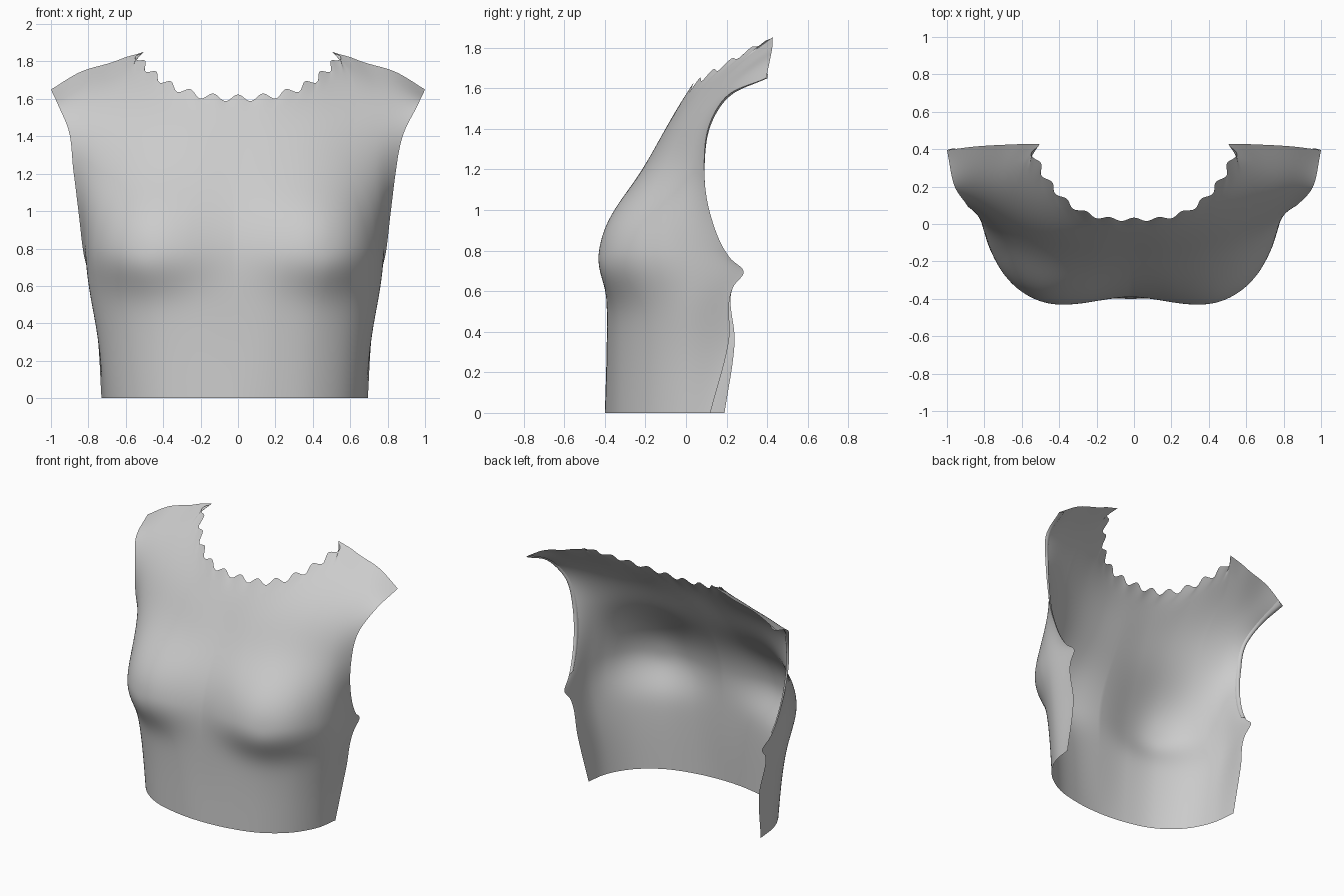
import bpy, math
from mathutils import Vector

if "Cube" in bpy.data.objects:
    bpy.data.objects.remove(bpy.data.objects["Cube"])

HALF, ROWS = 125, 110      # columns per half, rows
NECK = 0.68                # share of the top edge taken by the neckline


def spline(pts, params):
    """Chord-length Hermite curve through pts, sampled at params in 0..1."""
    k = [0.0]
    for a, b in zip(pts, pts[1:]):
        k.append(k[-1] + max((b - a).length, 1e-6))
    n = len(pts)
    d = [(pts[i + 1] - pts[i]) / (k[i + 1] - k[i]) for i in range(n - 1)]
    m = [d[0]]
    for i in range(1, n - 1):
        h0, h1 = k[i] - k[i - 1], k[i + 1] - k[i]
        m.append((d[i - 1] * h1 + d[i] * h0) / (h0 + h1))
    m.append(d[-1])
    out = []
    for u in params:
        x = min(max(u, 0), 1) * k[-1]
        i = 0
        while i < n - 2 and x > k[i + 1]:
            i += 1
        h = k[i + 1] - k[i]
        f = (x - k[i]) / h
        out.append(pts[i] * (1 + 2 * f) * (1 - f) ** 2 + m[i] * h * f * (1 - f) ** 2
                   + pts[i + 1] * f * f * (3 - 2 * f) + m[i + 1] * h * f * f * (f - 1))
    return out


def mirrored(pts):
    pts = [Vector(p) for p in pts]
    return [Vector((-p.x, p.y, p.z)) for p in pts[:0:-1]] + pts


def smooth(a, b, x):
    f = min(max((x - a) / (b - a), 0), 1)
    return f * f * (3 - 2 * f)


def level(z, edge, *xy):
    return [(x, y, z) for x, y in xy] + [edge]


# half cross-sections without the bust, centre front to side seam / armhole
sections = [
    level(0.00, (.712, .155, 0), (0, -.40), (.22, -.38), (.42, -.32), (.59, -.19), (.685, -.02)),
    level(0.35, (.735, .225, .35), (0, -.39), (.23, -.378), (.44, -.32), (.62, -.19), (.72, -.02)),
    level(0.60, (.78, .235, .625), (0, -.39), (.25, -.38), (.47, -.325), (.67, -.18), (.77, 0)),
    level(0.70, (.79, .285, .695), (0, -.39), (.26, -.38), (.49, -.32), (.69, -.18), (.78, .01)),
    level(0.79, (.805, .22, .76), (0, -.385), (.26, -.37), (.49, -.315), (.69, -.18), (.785, .0)),
    level(1.00, (.835, .115, 1.0), (0, -.325), (.25, -.32), (.46, -.27), (.65, -.17), (.77, -.04)),
    level(1.20, (.86, .09, 1.2), (0, -.21), (.22, -.205), (.42, -.17), (.61, -.10), (.76, -.01)),
    [(0, -.10, 1.40), (.20, -.095, 1.41), (.40, -.06, 1.43), (.58, 0, 1.45), (.75, .06, 1.44), (.895, .115, 1.42)],
    [(0, -.03, 1.53), (.19, -.015, 1.54), (.42, .06, 1.585), (.60, .17, 1.645), (.78, .21, 1.63), (.958, .20, 1.56)],
]
neckline = [(0, .025, 1.605), (.2, .04, 1.62), (.32, .09, 1.655), (.42, .18, 1.71),
            (.495, .29, 1.775), (.53, .37, 1.82), (.525, .43, 1.855)]
shoulder = [(.525, .43, 1.855), (.66, .425, 1.80), (.84, .415, 1.745), (1.0, .395, 1.65)]

ss = [i / HALF for i in range(-HALF, HALF + 1)]
lofts = [spline(mirrored(r), [(s + 1) / 2 for s in ss]) for r in sections]

# top edge: neckline in the middle, a shoulder seam on each side
top = []
neck_pts, seam_pts = mirrored(neckline), [Vector(p) for p in shoulder]
for s in ss:
    if abs(s) <= NECK + 1e-6:
        p = spline(neck_pts, [(s / NECK + 1) / 2])[0]
    else:
        p = spline(seam_pts, [(abs(s) - NECK) / (1 - NECK)])[0]
        p.x = math.copysign(p.x, s)
    top.append(p)
lofts.append(top)


def scallop(i):
    """Offset of the top edge into the neck opening, seen in the front plane."""
    lim = int(NECK * HALF) - 1
    c = min(max(i, HALF - lim), HALF + lim)
    d = top[c + 1] - top[c - 1]
    d = Vector((-d.z, .5 * d.x, d.x)).normalized()
    s = abs(ss[i])
    if s <= NECK + 1e-6:
        return d * .02 * math.cos(12 * math.pi * s / NECK)
    return d * .02 * (1 - smooth(NECK, NECK + .06, s))


# loft the columns, relax them, then add bust, scallops and slight asymmetry
ts = [j / ROWS for j in range(ROWS + 1)]
cols = []
for i, s in enumerate(ss):
    col = spline([r[i] for r in lofts], ts)
    w = .5 * (1 - abs(s) ** 6)
    for _ in range(70 if w > 0 else 0):
        col = [col[0]] + [b + ((a + c) * .5 - b) * w
                          for a, b, c in zip(col, col[1:], col[2:])] + [col[-1]]
    off = scallop(i)
    for t, p in zip(ts, col):
        dx, dz = abs(p.x) - .46, p.z - .80
        r = math.hypot(dx / (.30 if dx < 0 else .29), dz / (.21 if dz < 0 else .34))
        bump = .085 * math.exp(-r ** 2.5)
        bump *= 1 - smooth(-.1, .15, p.y)
        p += Vector((math.copysign(.45, s), -1, 0)) * bump
        p += off * max(0, (t - .93) / .07) ** 1.5
        p.x -= 0.018 * (1 - smooth(1.2, 1.6, p.z))
        p.y -= 0.035 * math.copysign(abs(s) ** 4, s) * max(0, 1 - p.z / .6)
    cols.append(col)


def grid_object(name, grid):
    """Smooth quad sheet from a list of columns."""
    n = len(grid[0])
    verts = [p for c in grid for p in c]
    faces = [(i * n + j, (i + 1) * n + j, (i + 1) * n + j + 1, i * n + j + 1)
             for i in range(len(grid) - 1) for j in range(n - 1)]
    me = bpy.data.meshes.new(name)
    me.from_pydata(verts, [], faces)
    me.polygons.foreach_set("use_smooth", [True] * len(faces))
    me.update()
    ob = bpy.data.objects.new(name, me)
    bpy.context.collection.objects.link(ob)
    return ob


front = grid_object("bodice_front", cols)

# turned-in facings along the armholes
n = ROWS + 1
normals = [v.normal.copy() for v in front.data.vertices]
last = len(cols) - 1
j0 = min(range(n), key=lambda j: abs(cols[-1][j].z - .78))


def facing(name, index):
    strip = [[cols[i][j] - normals[i * n + j] * d for j in range(j0, n)]
             for i, d in zip(index, (0, .010, .012, .010, .006))]
    grid_object(name, strip)


facing("right_armhole_facing", range(last, last - 5, -1))
facing("left_armhole_facing", range(5))
